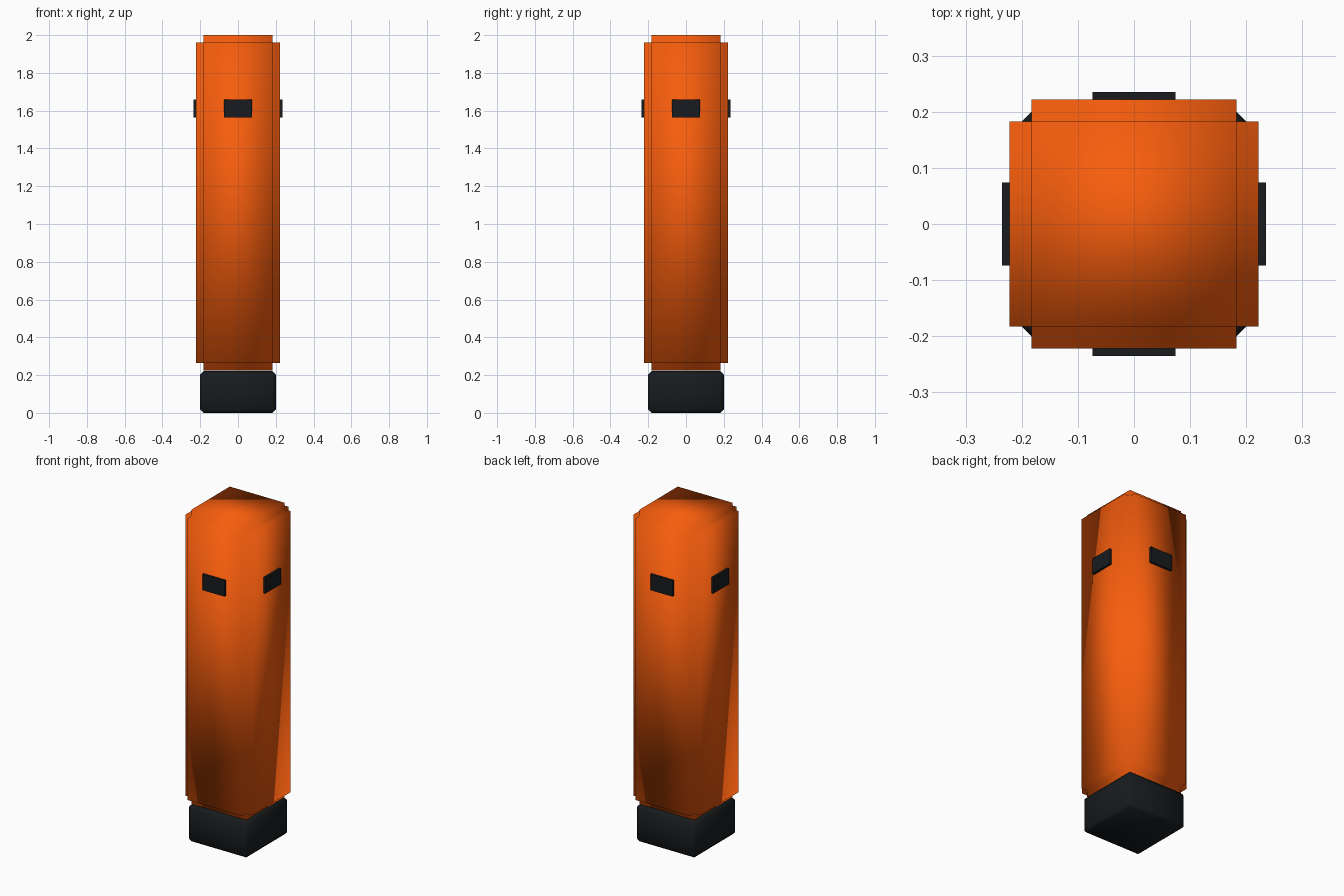
import bpy, bmesh
from mathutils import Vector, Matrix

if "Cube" in bpy.data.objects:
    bpy.data.objects.remove(bpy.data.objects["Cube"])


def material(name, rgb):
    m = bpy.data.materials.new(name)
    m.diffuse_color = (*rgb, 1)
    m.use_nodes = True
    m.node_tree.nodes["Principled BSDF"].inputs["Base Color"].default_value = m.diffuse_color
    return m


ORANGE = material("orange", (0.93, 0.11, 0.004))
BLACK = material("black", (0.009, 0.011, 0.013))


def box_bmesh(size, center):
    bm = bmesh.new()
    bmesh.ops.create_cube(bm, size=1, matrix=Matrix.Translation(center) @ Matrix.Diagonal((*size, 1)))
    return bm


def finish(bm, name, mat, smooth=False):
    bmesh.ops.recalc_face_normals(bm, faces=bm.faces)
    for f in bm.faces:
        f.smooth = smooth
    me = bpy.data.meshes.new(name)
    bm.to_mesh(me)
    bm.free()
    me.materials.append(mat)
    ob = bpy.data.objects.new(name, me)
    bpy.context.collection.objects.link(ob)
    return ob


# Body: core box with every face pushed out, leaving square notches along the edges
STEP = 0.039
bm = box_bmesh((0.366, 0.366, 1.697), (0, 0, 1.1125))
bm.normal_update()
for f in bmesh.ops.extrude_discrete_faces(bm, faces=bm.faces[:])["faces"]:
    f.normal_update()
    bmesh.ops.translate(bm, vec=f.normal * STEP, verts=f.verts)
finish(bm, "body", ORANGE, smooth=True)

# Base: chamfered black block
bm = box_bmesh((0.4, 0.4, 0.221), (0, 0, 0.1115 - 0.001))
bmesh.ops.bevel(bm, geom=bm.edges[:], offset=0.017, segments=1, affect='EDGES', profile=0.5)
finish(bm, "base", BLACK, smooth=True)

# Windows: one thin plate on each of the four sides
for name, d in (("front", (0, -1)), ("back", (0, 1)), ("left", (-1, 0)), ("right", (1, 0))):
    size = (0.148, 0.04, 0.096) if d[0] == 0 else (0.04, 0.148, 0.096)
    center = Vector((d[0], d[1], 0)) * 0.215 + Vector((0, 0, 1.612))
    finish(box_bmesh(size, center), name + "_window", BLACK)
